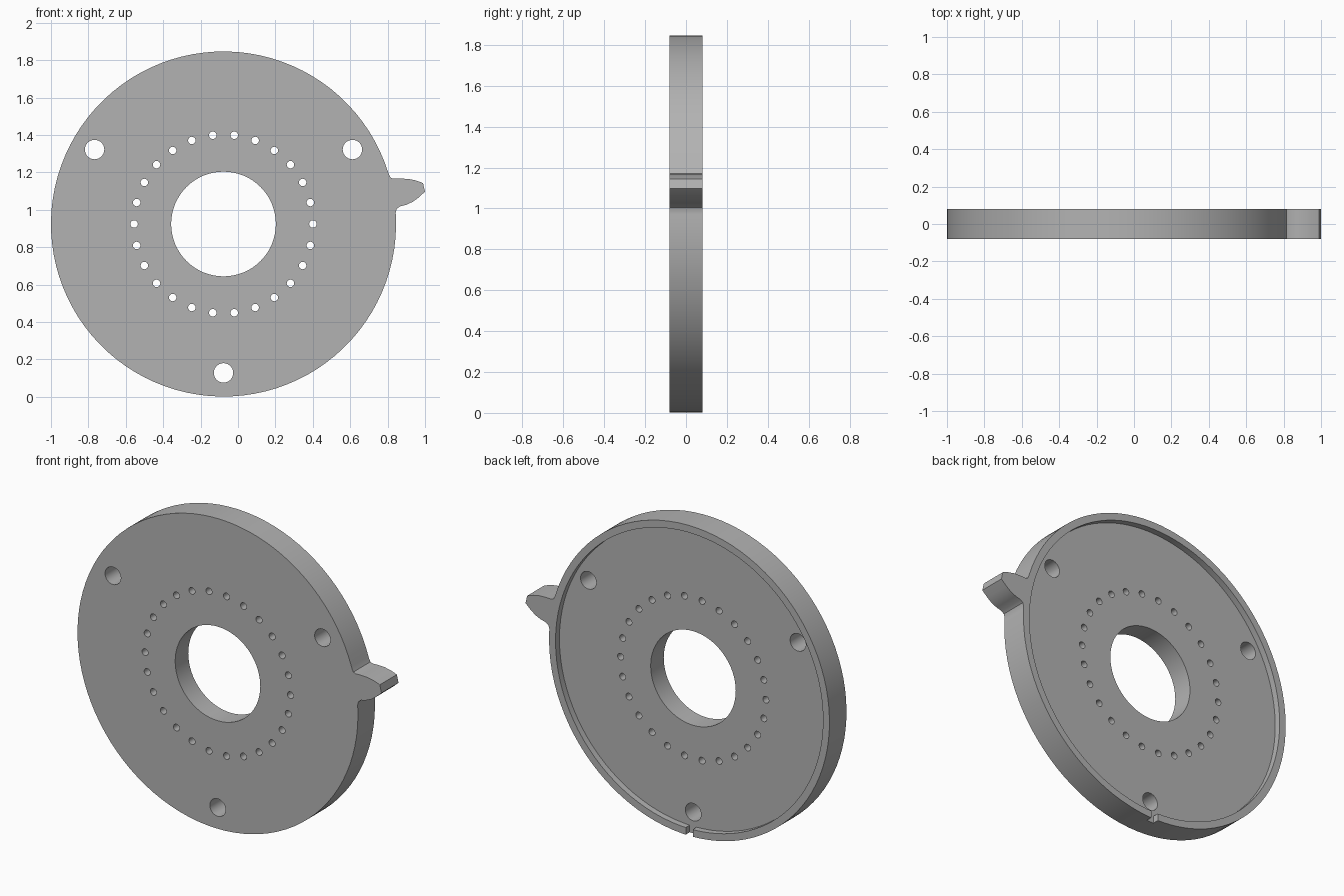
import bpy, bmesh
from math import sin, cos, radians, tau
from mathutils import Vector

cube = bpy.data.objects.get("Cube")
if cube:
    bpy.data.objects.remove(cube)

CX, CZ, R, HALF = -0.0775, 0.924, 0.9225, 0.08
FLOOR = 0.043            # y of the recessed back floor

grey = bpy.data.materials.new("plain grey")
grey.use_nodes = True
colour = (0.45, 0.45, 0.45, 1)
grey.diffuse_color = colour
grey.node_tree.nodes["Principled BSDF"].inputs["Base Color"].default_value = colour


def polar(r, a):
    return (CX + r * cos(a), CZ + r * sin(a))


def circle(x, z, r, n):
    return [(x + r * cos(tau * i / n), z + r * sin(tau * i / n)) for i in range(n)]


def prisms(name, outlines, y0, y1):
    """Extrude counter-clockwise (x, z) outlines from y0 to y1."""
    bm = bmesh.new()
    for pts in outlines:
        face = bm.faces.new([bm.verts.new((x, y0, z)) for x, z in pts])
        ext = bmesh.ops.extrude_face_region(bm, geom=[face])
        moved = [v for v in ext["geom"] if isinstance(v, bmesh.types.BMVert)]
        bmesh.ops.translate(bm, verts=moved, vec=Vector((0, y1 - y0, 0)))
    bmesh.ops.recalc_face_normals(bm, faces=bm.faces)
    mesh = bpy.data.meshes.new(name)
    bm.to_mesh(mesh)
    bm.free()
    mesh.materials.append(grey)
    ob = bpy.data.objects.new(name, mesh)
    bpy.context.collection.objects.link(ob)
    return ob


# Disc outline with the pointer tab on its left edge
tab = [(0.843, 0.985), (0.849, 1.005), (0.865, 1.018), (0.90, 1.027),
       (0.935, 1.043), (0.965, 1.065), (1.0, 1.097), (0.989, 1.143),
       (0.95, 1.157), (0.91, 1.165), (0.87, 1.167), (0.83, 1.166),
       (0.815, 1.172), (0.808, 1.186)]
start, end, steps = radians(17.5), radians(363), 92
arc = [polar(R, start + (end - start) * i / steps) for i in range(steps + 1)]
plate = prisms("disc_plate", [arc + tab], -HALF, HALF)

# Centre bore, ring of small holes and three mounting holes
holes = [circle(CX, CZ, 0.28, 64)]
holes += [circle(*polar(0.478, tau * i / 26), 0.02, 16) for i in range(26)]
holes += [circle(*polar(0.796, radians(a)), 0.052, 28) for a in (30, 150, 270)]

# Recessed back inside a raised rim, with a slot through the rim at the bottom
slot = [(CX - 0.023, -0.1), (CX + 0.023, -0.1), (CX + 0.023, 0.1), (CX - 0.023, 0.1)]
cutters = [prisms("hole_cutter", holes, -0.2, 0.2),
           prisms("recess_cutter", [circle(CX, CZ, 0.88, 96)], FLOOR, 0.2),
           prisms("slot_cutter", [slot], FLOOR, 0.2)]

bpy.ops.object.select_all(action='DESELECT')
bpy.context.view_layer.objects.active = plate
plate.select_set(True)
for cutter in cutters:
    cutter.hide_render = True
    mod = plate.modifiers.new("cut", 'BOOLEAN')
    mod.operation, mod.solver, mod.object = 'DIFFERENCE', 'EXACT', cutter
    bpy.ops.object.modifier_apply(modifier=mod.name)
    bpy.data.objects.remove(cutter)

bpy.ops.object.shade_smooth_by_angle(angle=radians(30))
